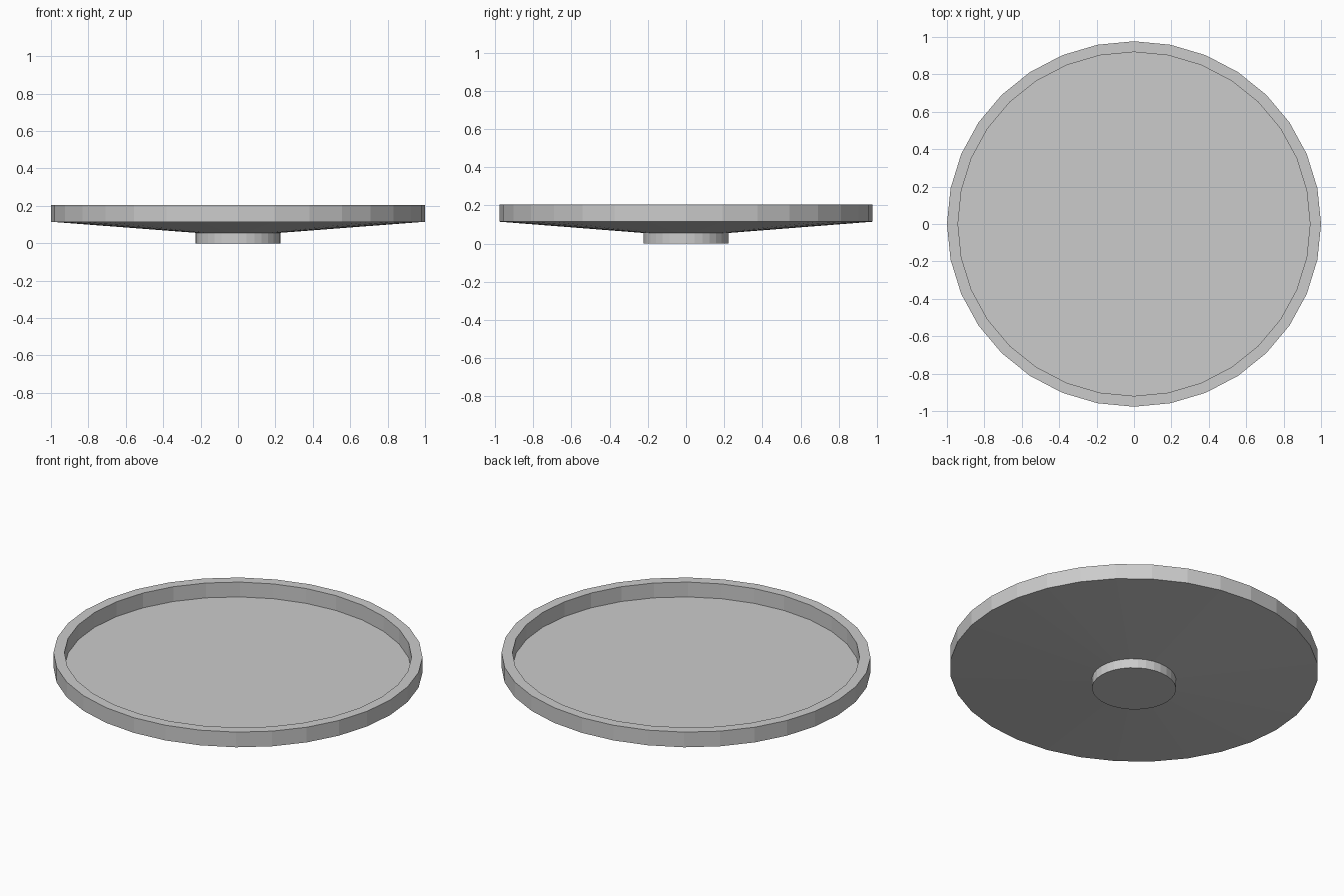
import bpy, bmesh
from math import cos, sin, tau

if "Cube" in bpy.data.objects:
    bpy.data.objects.remove(bpy.data.objects["Cube"])

SIDES = 32
Y_SCALE = 0.977


def lathe(name, profile):
    """Spin an (r, z) profile, bottom to top, closing both ends with flat caps."""
    bm = bmesh.new()
    rings = [[bm.verts.new((r * cos(tau * i / SIDES), Y_SCALE * r * sin(tau * i / SIDES), z))
              for i in range(SIDES)] for r, z in profile]
    for a, b in zip(rings, rings[1:]):
        for i in range(SIDES):
            j = (i + 1) % SIDES
            bm.faces.new((a[i], a[j], b[j], b[i]))
    bm.faces.new(rings[0][::-1])
    bm.faces.new(rings[-1])
    bmesh.ops.recalc_face_normals(bm, faces=bm.faces[:])
    mesh = bpy.data.meshes.new(name)
    bm.to_mesh(mesh)
    bm.free()
    obj = bpy.data.objects.new(name, mesh)
    bpy.context.collection.objects.link(obj)
    return obj


# Round tray: foot, shallow cone underside, upright rim, flat recessed floor
lathe("tray", [
    (0.228, 0.0), (0.228, 0.056),   # foot
    (1.0, 0.115), (1.0, 0.205),     # underside and outer rim
    (0.941, 0.205), (0.941, 0.115 + 0.002),  # inner rim down to floor
])
